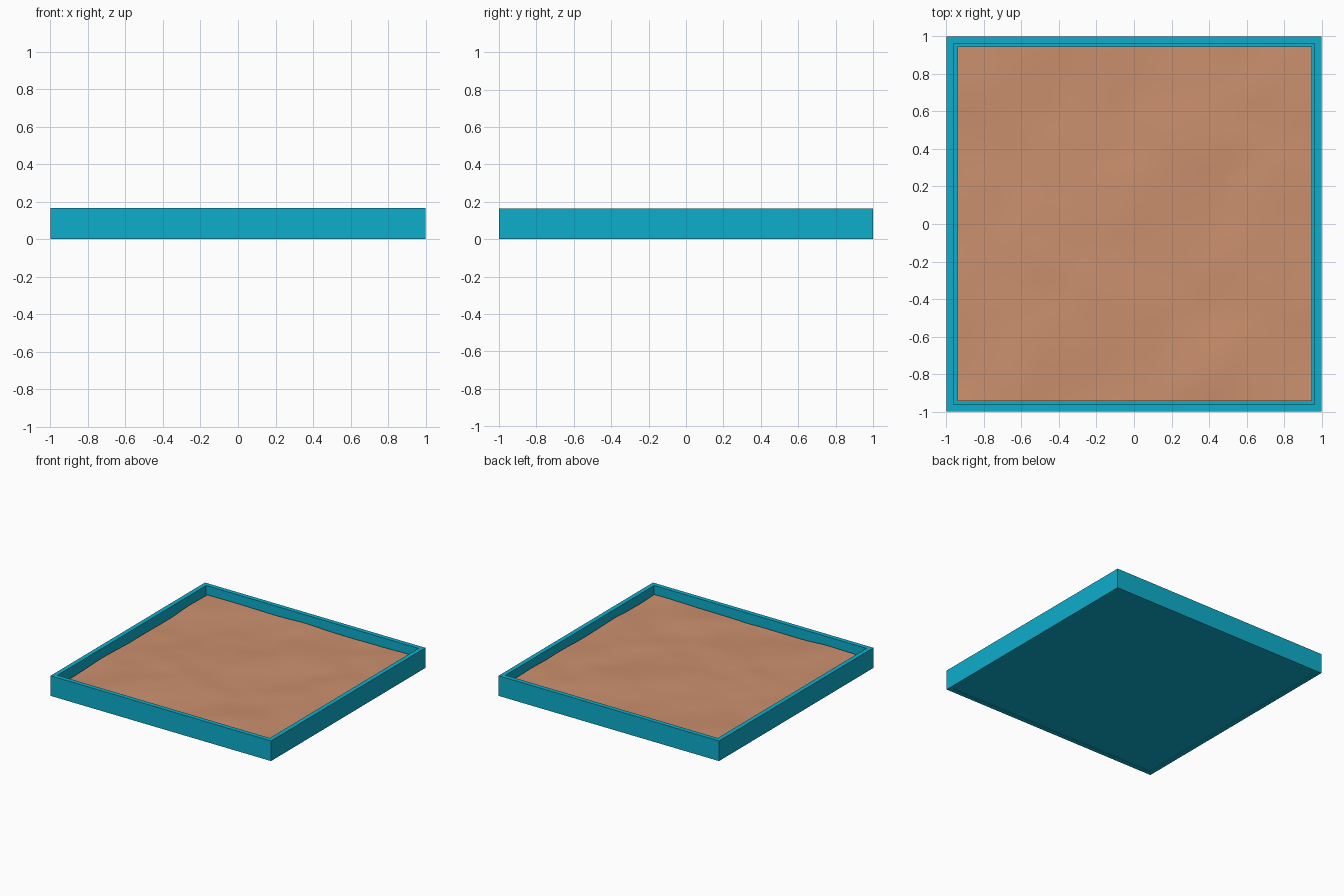
import bpy, bmesh
from mathutils import Vector, noise

if "Cube" in bpy.data.objects:
    bpy.data.objects.remove(bpy.data.objects["Cube"])

OUTER, INNER, HEIGHT = 1.0, 0.963, 0.165


def material(name, rgb):
    m = bpy.data.materials.new(name)
    m.diffuse_color = (*rgb, 1.0)
    m.use_nodes = True
    m.node_tree.nodes["Principled BSDF"].inputs["Base Color"].default_value = m.diffuse_color
    return m


def make_object(name, bm, mat):
    mesh = bpy.data.meshes.new(name)
    bm.to_mesh(mesh)
    bm.free()
    mesh.materials.append(mat)
    obj = bpy.data.objects.new(name, mesh)
    bpy.context.collection.objects.link(obj)
    return obj


def square_ring(bm, half, z):
    return [bm.verts.new((sx * half, sy * half, z))
            for sx, sy in ((-1, -1), (1, -1), (1, 1), (-1, 1))]


teal = material("teal_plastic", (0.004, 0.42, 0.6))
tan = material("sand", (0.6, 0.28, 0.156))

# Tray: four walls with a thin floor set just above the bottom edge
bm = bmesh.new()
under_in = square_ring(bm, INNER, 0.005)
rings = [under_in,
         square_ring(bm, INNER, 0.0),
         square_ring(bm, OUTER, 0.0),
         square_ring(bm, OUTER, HEIGHT),
         square_ring(bm, INNER, HEIGHT),
         square_ring(bm, INNER, 0.02)]
for a, b in zip(rings, rings[1:]):
    for i in range(4):
        j = (i + 1) % 4
        bm.faces.new((a[i], a[j], b[j], b[i]))
bm.faces.new(rings[0])
bm.faces.new(rings[-1])
bmesh.ops.recalc_face_normals(bm, faces=bm.faces)
make_object("tray", bm, teal)

# Sand: gently rolling sheet that stops just short of the walls
bm = bmesh.new()
bmesh.ops.create_grid(bm, x_segments=32, y_segments=32, size=0.945)
for v in bm.verts:
    p = Vector((v.co.x * 2.2, v.co.y * 2.2, 3.7))
    v.co.z = 0.1 + 0.014 * noise.noise(p) + 0.004 * noise.noise(p * 2.5)
    v.co.x += 0.004
    v.co.y += 0.002
for f in bm.faces:
    f.smooth = True
make_object("sand_surface", bm, tan)
